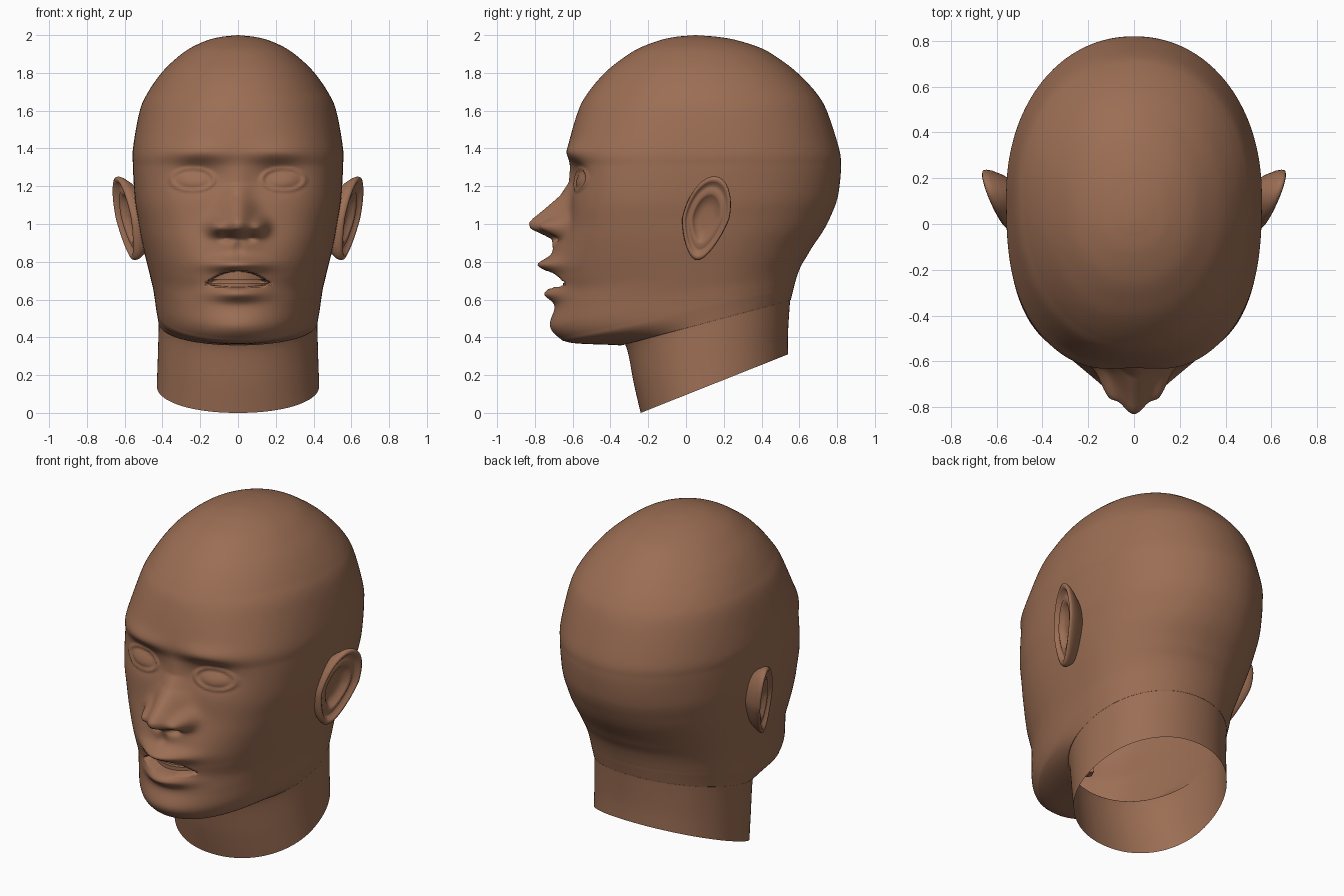
import bpy, bmesh, math
from math import sin, cos, pi, exp

if "Cube" in bpy.data.objects:
    bpy.data.objects.remove(bpy.data.objects["Cube"])

skin = bpy.data.materials.new("brown skin")
skin.diffuse_color = (0.33, 0.155, 0.088, 1)
skin.use_nodes = True
skin.node_tree.nodes["Principled BSDF"].inputs["Base Color"].default_value = skin.diffuse_color


def make_object(name, verts, faces):
    me = bpy.data.meshes.new(name)
    bm = bmesh.new()
    vs = [bm.verts.new(v) for v in verts]
    for f in faces:
        bm.faces.new([vs[i] for i in f])
    bmesh.ops.recalc_face_normals(bm, faces=bm.faces[:])
    for f in bm.faces:
        f.smooth = True
    bm.to_mesh(me)
    bm.free()
    me.materials.append(skin)
    ob = bpy.data.objects.new(name, me)
    bpy.context.collection.objects.link(ob)
    return ob


def loft(rows, n, tip=None):
    """Faces between consecutive closed rings of n points, optional tip vertex."""
    faces = [(r * n + i, r * n + (i + 1) % n, (r + 1) * n + (i + 1) % n, (r + 1) * n + i)
             for r in range(rows - 1) for i in range(n)]
    if tip is not None:
        b = (rows - 1) * n
        faces += [(b + i, b + (i + 1) % n, tip) for i in range(n)]
    return faces


# Slanted rings up the head: front y, front z, back y, back z, half width
KEYS = [
    (-.24, .0, .54, .31, .43), (-.275, .15, .54, .42, .425),
    (-.315, .345, .55, .58, .42), (-.36, .358, .555, .60, .422),
    (-.60, .37, .565, .64, .43), (-.665, .40, .57, .66, .435),
    (-.70, .46, .575, .68, .44), (-.69, .55, .59, .73, .45),
    (-.665, .64, .61, .78, .465), (-.665, .72, .64, .83, .48),
    (-.66, .80, .67, .88, .495), (-.64, .90, .73, .97, .515),
    (-.62, 1.0, .77, 1.05, .53), (-.61, 1.1, .80, 1.13, .545),
    (-.605, 1.2, .815, 1.22, .552), (-.61, 1.3, .82, 1.31, .556),
    (-.625, 1.4, .81, 1.4, .556), (-.57, 1.6, .745, 1.6, .52),
    (-.515, 1.7, .685, 1.7, .475), (-.43, 1.8, .59, 1.8, .405),
    (-.345, 1.87, .50, 1.87, .335), (-.25, 1.93, .40, 1.93, .255),
    (-.13, 1.975, .26, 1.975, .155), (-.04, 1.993, .15, 1.993, .075)]


def spline(keys, t):
    i = min(int(t), len(keys) - 2)
    u = t - i
    p = [keys[max(0, min(len(keys) - 1, i + k))] for k in (-1, 0, 1, 2)]
    return [.5 * (2 * b + (c - a) * u + (2 * a - 5 * b + 4 * c - d) * u * u
                  + (3 * b - a - 3 * c + d) * u ** 3) for a, b, c, d in zip(*p)]


def lerp_table(table, z):
    for (z0, h0), (z1, h1) in zip(table, table[1:]):
        if z1 <= z <= z0:
            return h0 + (h1 - h0) * (z0 - z) / (z0 - z1)
    return 0


def bump(x, z, cx, cz, sx, sz):
    return exp(-((x - cx) / sx) ** 2 - ((z - cz) / sz) ** 2)


NOSE = [(1.34, 0), (1.22, .017), (1.15, .06), (1.08, .135), (1.03, .19), (1.005, .207),
        (.975, .19), (.94, .10), (.92, .055), (.86, .02), (.80, 0)]


def face_relief(x, z):
    """How far the face stands forward of the plain ring shape."""
    x = abs(x)
    s = .065 + .035 * max(0, min(1, (1.2 - z) / .2))
    d = lerp_table(NOSE, z) * exp(-(x / s) ** 2)
    d += .075 * bump(x, z, .115, .985, .045, .045)          # nostril wings
    d -= .035 * bump(x, z, .06, .925, .03, .018)            # nostrils
    d += .05 * bump(x, z, 0, .80, .2, .14)                  # muzzle
    d -= .012 * bump(x, z, 0, .87, .025, .04)               # lip groove
    d += .075 * bump(x, z, 0, .785, .14, .036)              # upper lip
    d += .072 * bump(x, z, 0, .63, .14, .04)                # lower lip
    d += .02 * bump(x, z, 0, .46, .15, .07)                 # chin
    d += .02 * bump(x, z, .22, 1.38, .15, .045)             # brow
    d -= .045 * bump(x, z, .22, 1.26, .12, .075)            # eye socket
    r = ((x - .24) / .1) ** 2 + ((z - 1.235) / .052) ** 2   # eyelids and eyeball
    if r < 3:
        d += .013 * exp(-((r - 1.25) / .3) ** 2) + .03 * max(0, 1 - r)
    # open mouth
    q = (x / .18) ** 2
    gap = min(.752 - .072 * q - z, z - .662 - .02 * q)
    d -= .19 * max(0, min(1, gap / .012))
    return d


# Head and neck, one open-bottomed skin
COLS, STEP = 224, 10
ROWS = (len(KEYS) - 1) * STEP + 1
verts = []
for r in range(ROWS):
    yf, zf, yb, zb, w = spline(KEYS, r / STEP)
    n = 2.1 + .9 * exp(-((zf - 1.12) / .35) ** 2)            # squarer at the cheeks
    yc = .12 - .07 * max(0, min(1, (zf - 1.7) / .29))
    for c in range(COLS):
        t = 2 * pi * c / COLS
        a = t - .5 * sin(t)                                  # denser at the face
        sx, cy = sin(a), cos(a)
        e = n if cy > 0 else 2.1
        k = (abs(sx) ** e + abs(cy) ** e) ** (-1 / e)
        x = w * k * sx
        y = yc + (yf - yc) * k * cy if cy > 0 else yc - (yb - yc) * k * cy
        z = zf + (zb - zf) * (y - yf) / (yb - yf)
        if y < -.25 and .38 < z < 1.6:
            y -= face_relief(x, z)
        verts.append((x, y, z))
verts.append((0, .05, 2.0))
make_object("head", verts, loft(ROWS, COLS, len(verts) - 1))

# Ears: outline rings (scale, outward offset) with rim, inner fold and hollow
EAR = [(.55, -.12), (.85, -.06), (.97, -.025), (1, -.005), (.98, .008), (.92, .013), (.86, .006),
       (.80, -.014), (.72, -.012), (.62, -.003), (.54, -.012), (.46, -.03), (.25, -.036)]
N = 48
for side, name in ((1, "left_ear"), (-1, "right_ear")):
    verts = []
    for s, off in EAR + [(0, -.036)]:
        for i in range(N if s else 1):
            a = 2 * pi * i / N
            dz = .222 * sin(a) * s
            y = .105 + .2 * dz + .125 * s * cos(a) * (1 - .3 * max(0, -sin(a)))
            x = .557 + .35 * y + .13 * dz + off
            verts.append((side * x, y, 1.03 + dz))
    make_object(name, verts, loft(len(EAR), N, len(verts) - 1))

# Teeth: curved bands inside the mouth
for name, z0, z1, yy in (("upper_teeth", .705, .765, -.665), ("lower_teeth", .645, .688, -.65)):
    verts, m = [], 24
    for i in range(m + 1):
        x = -.165 + .33 * i / m
        y = yy + .09 * (x / .165) ** 2
        verts += [(x, y, z0), (x, y, z1), (x * .85, y + .05, z1), (x * .85, y + .05, z0)]
    faces = [(4 * i + k, 4 * i + (k + 1) % 4, 4 * i + 4 + (k + 1) % 4, 4 * i + 4 + k)
             for i in range(m) for k in range(4)]
    faces += [(0, 1, 2, 3), (4 * m, 4 * m + 1, 4 * m + 2, 4 * m + 3)]
    ob = make_object(name, verts, faces)
    for p in ob.data.polygons:
        p.use_smooth = False
